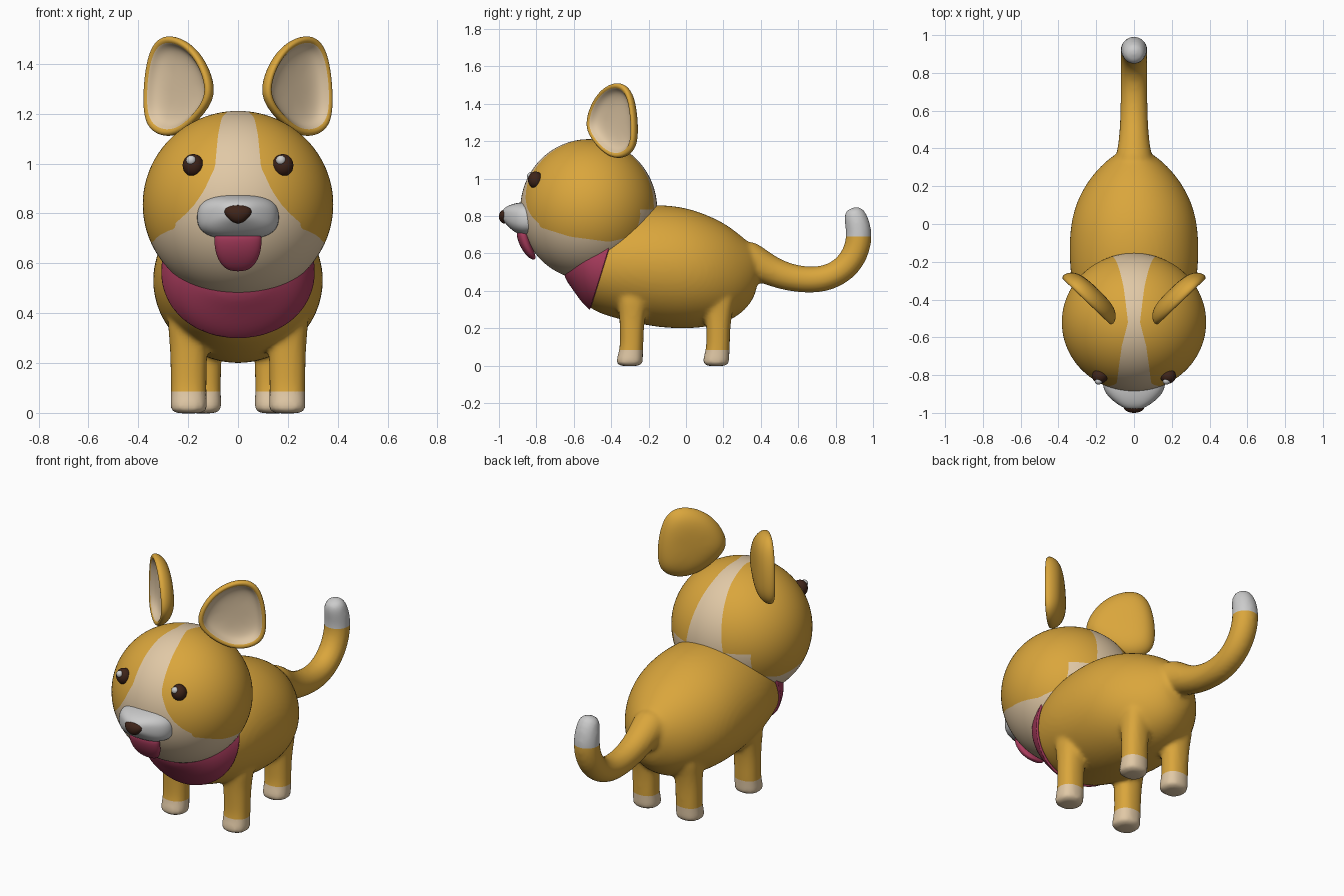
import bpy, bmesh
from math import sin, cos, pi, radians, degrees, atan2
from mathutils import Vector, Matrix

if "Cube" in bpy.data.objects:
    bpy.data.objects.remove(bpy.data.objects["Cube"])


def material(name, rgb):
    m = bpy.data.materials.new(name)
    m.diffuse_color = (*rgb, 1)
    m.use_nodes = True
    m.node_tree.nodes["Principled BSDF"].inputs["Base Color"].default_value = m.diffuse_color
    return m


ORANGE = material("orange_fur", (0.70, 0.38, 0.045))
CREAM = material("cream_fur", (0.75, 0.58, 0.38))
RED = material("red_cloth", (0.40, 0.045, 0.11))
BROWN = material("dark_brown", (0.05, 0.018, 0.01))


def finish(name, bm, mats=(), subsurf=0):
    me = bpy.data.meshes.new(name)
    bm.to_mesh(me)
    bm.free()
    for m in mats:
        me.materials.append(m)
    for p in me.polygons:
        p.use_smooth = True
    ob = bpy.data.objects.new(name, me)
    bpy.context.collection.objects.link(ob)
    if subsurf:
        s = ob.modifiers.new("Subsurf", "SUBSURF")
        s.levels = s.render_levels = subsurf
    return ob


def bridge(bm, loops):
    """Skin a list of vertex rings and cap both ends."""
    faces = []
    n = len(loops[0])
    for a, b in zip(loops, loops[1:]):
        faces.append([bm.faces.new((a[i], a[(i + 1) % n], b[(i + 1) % n], b[i])) for i in range(n)])
    faces.append([bm.faces.new(loops[-1])])
    bm.faces.new(loops[0][::-1])
    bmesh.ops.recalc_face_normals(bm, faces=bm.faces[:])
    return faces


def loft(bm, sections, n=20, p=1.0):
    """Rings (x, y, z, half width, half height, heading in degrees)."""
    loops = []
    for x, y, z, ru, rv, t in sections:
        v = Vector((0, -sin(radians(t)), cos(radians(t))))
        ring = []
        for i in range(n):
            c, s = cos(2 * pi * i / n), sin(2 * pi * i / n)
            c, s = [abs(k) ** p * (1 if k > 0 else -1) for k in (c, s)]
            ring.append(bm.verts.new(Vector((x + ru * c, y, z)) + v * rv * s))
        loops.append(ring)
    bridge(bm, loops)


def lin(x, pts):
    if x <= pts[0][0]:
        return pts[0][1]
    for (x0, y0), (x1, y1) in zip(pts, pts[1:]):
        if x <= x1:
            return y0 + (y1 - y0) * (x - x0) / (x1 - x0)
    return pts[-1][1]


def paint(bm, f, index):
    """Cut the mesh along f = 0 and give the f > 0 side a material slot."""
    val = {v: f(v.co) for v in bm.verts}
    new = []
    for e in bm.edges[:]:
        v0, v1 = e.verts
        a, b = val[v0], val[v1]
        if a * b < 0:
            new.append(bmesh.utils.edge_split(e, v0, a / (a - b))[1])
    if new:
        bmesh.ops.connect_verts(bm, verts=new)
    for fc in bm.faces:
        if f(fc.calc_center_median()) > 0:
            fc.material_index = index


def ball(name, loc, size, mats=(), seg=32, rings=20):
    bm = bmesh.new()
    bmesh.ops.create_uvsphere(bm, u_segments=seg, v_segments=rings, radius=1,
                              matrix=Matrix.LocRotScale(Vector(loc), None, Vector(size)))
    return finish(name, bm, mats)


# Body, tail and legs, fused into one soft skin
bm = bmesh.new()
torso = [(-.645, .48, .56, .08), (-.60, .42, .70, .18), (-.55, .345, .75, .24), (-.50, .295, .78, .275),
         (-.42, .265, .82, .305), (-.30, .232, .85, .335), (-.15, .203, .865, .345), (0, .195, .848, .338),
         (.12, .207, .805, .305), (.22, .232, .755, .25), (.30, .28, .69, .185), (.36, .35, .64, .115),
         (.385, .43, .60, .07)]
loft(bm, [(0, y, (b + t) / 2, w, (t - b) / 2, 0) for y, b, t, w in torso], 32)
tail = [(.26, .60, .12, -30), (.40, .535, .086, -25), (.50, .485, .077, -18), (.62, .458, .072, -5),
        (.74, .46, .072, 10), (.84, .508, .072, 38), (.905, .59, .072, 62), (.93, .69, .072, 85),
        (.913, .78, .068, 103), (.888, .848, .048, 108)]
loft(bm, [(0, y, z, r, r, t) for y, z, r, t in tail])
leg = [(.01, .42, .095, .10), (.005, .30, .077, .074), (0, .20, .074, .064), (0, .10, .072, .063),
       (-.008, .055, .073, .068), (-.012, .02, .076, .073), (-.012, -.004, .068, .064)]
for side in (1, -1):
    for x, y in ((.198, -.29), (.14, .172)):
        loft(bm, [(side * x, y + dy, z, rx, ry, -90) for dy, z, rx, ry in leg], 20, .85)
tmp = finish("skin_base", bm, subsurf=2)
rm = tmp.modifiers.new("Remesh", "REMESH")
rm.mode = "VOXEL"
rm.voxel_size = .013
sm = tmp.modifiers.new("Smooth", "SMOOTH")
sm.factor, sm.iterations = .5, 6
dg = bpy.context.evaluated_depsgraph_get()
skin = bpy.data.meshes.new_from_object(tmp.evaluated_get(dg))
bpy.data.objects.remove(tmp)

bm = bmesh.new()
bm.from_mesh(skin)
for fc in bm.faces:
    fc.material_index = 0
scarf = bm.copy()
paint(bm, lambda p: .085 - p.z, 1)
paint(bm, lambda p: min(p.z - .69, p.y - .75), 2)
body = finish("body", bm, (ORANGE, CREAM))
body.data.materials.append(None)  # grey tail tip

# Scarf: a thin shell over the chest
paint(scarf, lambda p: -.505 + .31 * (p.z - .32) - p.y, 1)
bmesh.ops.delete(scarf, geom=[f for f in scarf.faces if f.material_index == 0], context="FACES")
for fc in scarf.faces:
    fc.material_index = 0
so = finish("scarf", scarf, (RED,)).modifiers.new("Solidify", "SOLIDIFY")
so.thickness, so.offset = .012, 1

# Head with cream blaze and chin
HEAD = Vector((0, -.52, .835))
BLAZE = [(-15, .25), (0, .175), (10, .135), (25, .092), (50, .08), (70, .065), (90, .032),
         (120, .055), (160, .10), (180, .12)]
CHIN = [(-.87, .81), (-.78, .74), (-.62, .69), (-.41, .662), (-.29, .69), (-.2, .72)]


def cream(p):
    d = p - HEAD
    return max(lin(degrees(atan2(d.z, -d.y)), BLAZE) - abs(p.x), lin(p.y, CHIN) - p.z)


bm = bmesh.new()
bmesh.ops.create_uvsphere(bm, u_segments=96, v_segments=64, radius=1,
                          matrix=Matrix.LocRotScale(HEAD, None, Vector((.382, .366, .376))))
paint(bm, cream, 1)
finish("head", bm, (ORANGE, CREAM))

# Muzzle (grey) and tongue
bm = bmesh.new()
loft(bm, [(0, -.79, .785, .165, .09, 0), (0, -.865, .785, .17, .092, 0), (0, -.92, .79, .135, .078, 0),
          (0, -.965, .805, .072, .046, 0), (0, -.985, .805, .03, .02, 0)], 24, .75)
finish("muzzle", bm, subsurf=2)
bm = bmesh.new()
loft(bm, [(0, -.87, .728, .09, .03, -90), (0, -.872, .70, .098, .037, -90), (0, -.856, .64, .092, .034, -90),
          (0, -.83, .59, .068, .026, -90), (0, -.815, .567, .03, .012, -90)], 20, .85)
finish("tongue", bm, (RED,), 2)

# Nose, tapered to a rounded triangle
nose = ball("nose", (0, -.97, .797), (.052, .03, .037), (BROWN,))
for v in nose.data.vertices:
    v.co.x *= 1 + 9 * (v.co.z - .797)

# Ears: dished shells facing forward and outward
OUTLINE = [(.04, .205), (.15, .155), (.18, -.09), (.14, -.18), (0, -.205), (-.15, -.10), (-.20, -.01), (-.11, .145)]
SHELL = [(.35, -.075), (.82, -.06), (1.03, -.012), (1.0, .018), (.87, .018), (.78, -.02), (.40, -.035)]
for side, tag in ((1, "right"), (-1, "left")):
    across, normal = Vector((side * .72, .69, 0)), Vector((side * .69, -.72, 0))
    mid = Vector((side * .245, -.395, 1.312))
    bm = bmesh.new()
    faces = bridge(bm, [[bm.verts.new(mid + across * s * k * 1.05 + normal * d + Vector((0, 0, t * k * 1.05)))
                         for s, t in OUTLINE] for k, d in SHELL])
    for row in faces[4:]:
        for fc in row:
            fc.material_index = 1
    finish("ear_" + tag, bm, (ORANGE, CREAM), 3)

    # Eyes with grey highlights
    ball("eye_" + tag, (side * .18, -.805, .993), (.042, .04, .045), (BROWN,))
    ball("eye_highlight_" + tag, (side * .18 - .008, -.832, 1.013), (.02, .018, .02), (), 16, 12)
